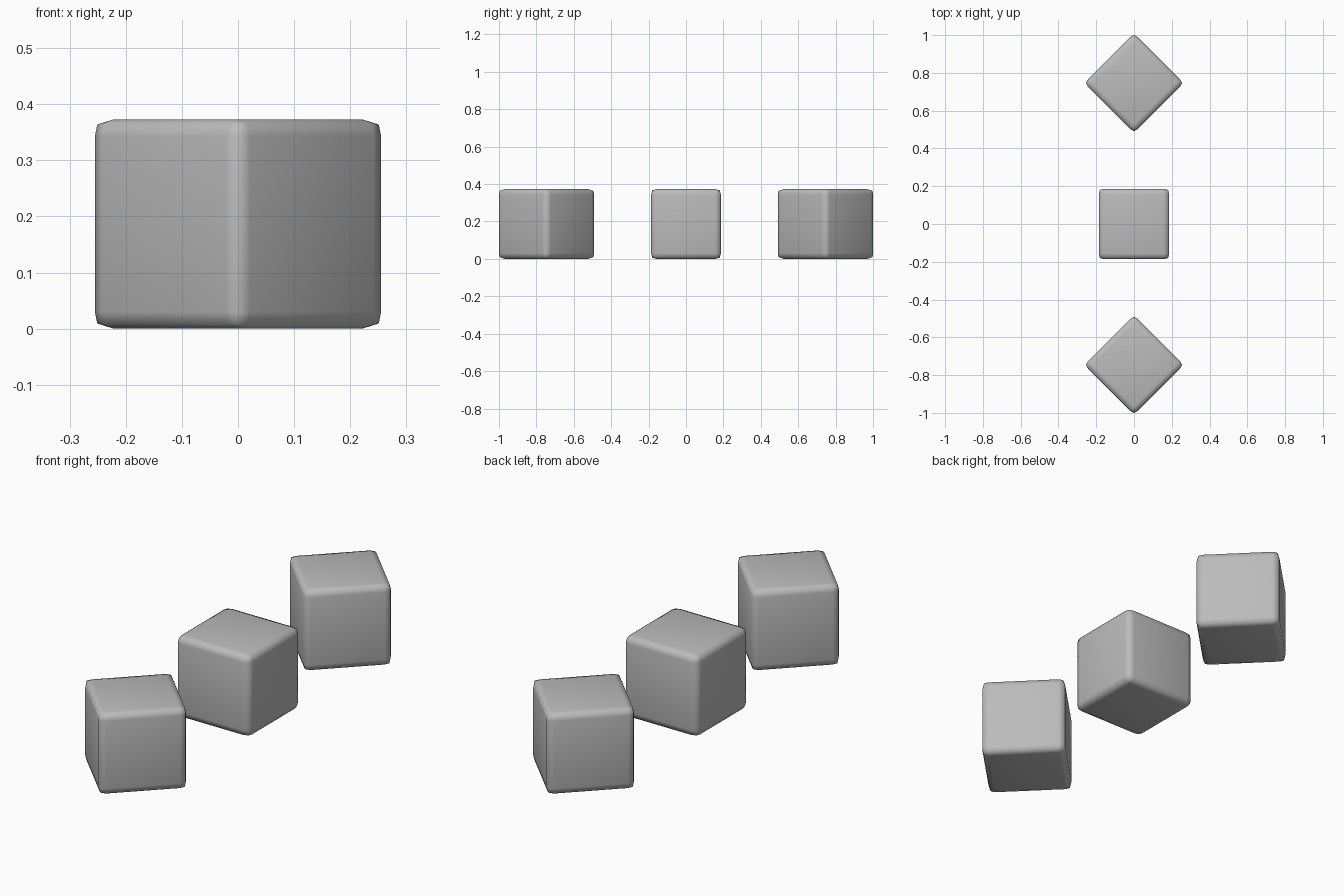
import bpy
import math

default = bpy.data.objects.get("Cube")
if default:
    bpy.data.objects.remove(default, do_unlink=True)

SIDE = 0.373
SPACING = 2 * SIDE

# Single grey material
grey = bpy.data.materials.new("plain grey")
grey.use_nodes = True
colour = (0.5, 0.5, 0.5, 1.0)
grey.diffuse_color = colour
grey.node_tree.nodes["Principled BSDF"].inputs["Base Color"].default_value = colour


def rounded_block(name, y, angle):
    """A soft-edged cube resting on the ground, turned about z."""
    bpy.ops.mesh.primitive_cube_add(size=SIDE, location=(0, y, SIDE / 2),
                                    rotation=(0, 0, math.radians(angle)))
    block = bpy.context.object
    block.name = name
    block.data.materials.append(grey)
    bevel = block.modifiers.new("soft edges", 'BEVEL')
    bevel.width = 0.03
    bevel.segments = 2
    bevel.profile = 0.63
    bpy.ops.object.shade_smooth()
    return block


# Row of three blocks, the outer two turned on the diagonal
rounded_block("front_block", -SPACING, 45)
rounded_block("middle_block", 0, 0)
rounded_block("back_block", SPACING, 45)
